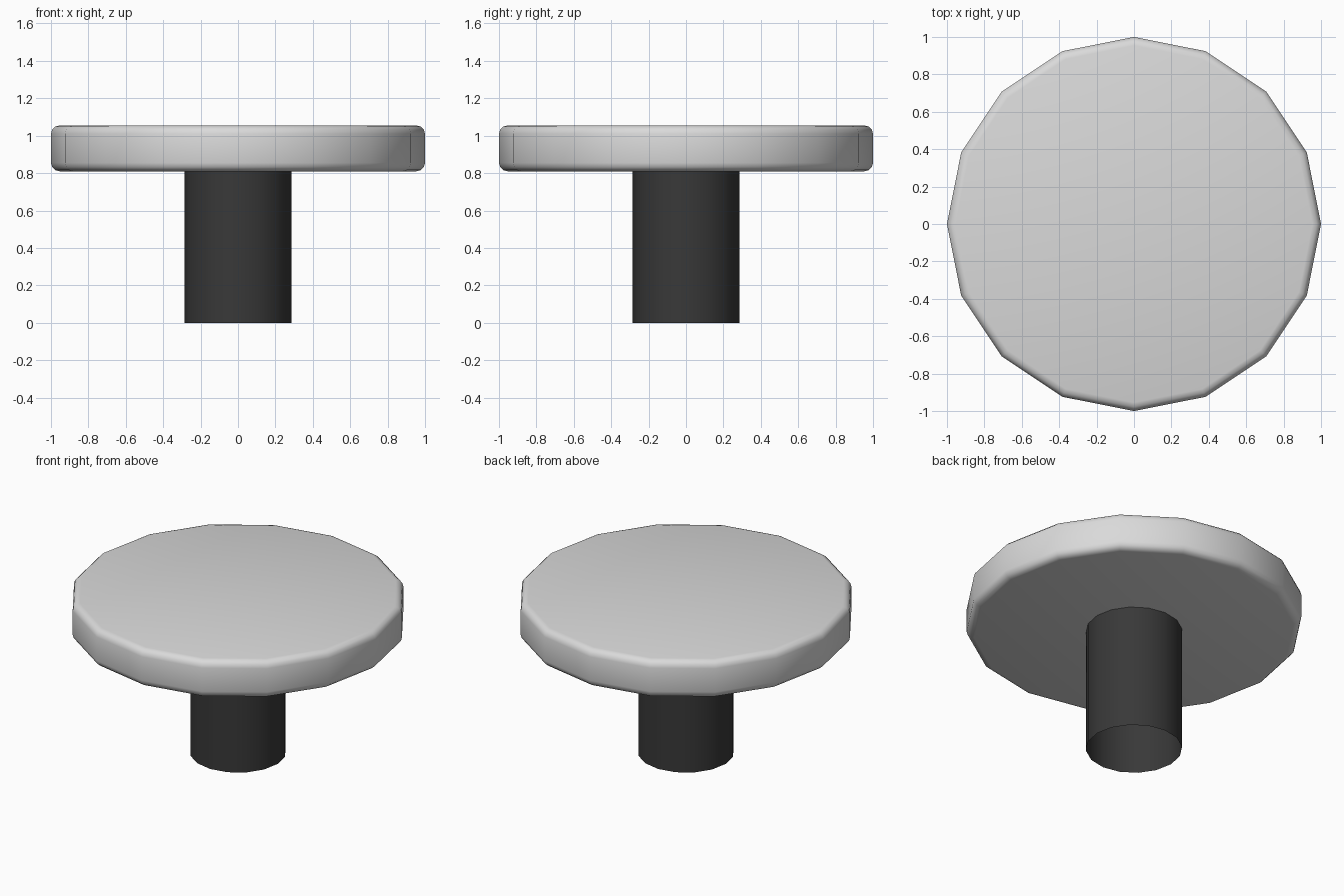
import bpy, bmesh
from mathutils import Matrix

if "Cube" in bpy.data.objects:
    bpy.data.objects.remove(bpy.data.objects["Cube"])

SIDES = 16


def material(name, rgb):
    mat = bpy.data.materials.new(name)
    mat.diffuse_color = (*rgb, 1.0)
    mat.use_nodes = True
    mat.node_tree.nodes["Principled BSDF"].inputs["Base Color"].default_value = mat.diffuse_color
    return mat


def cylinder(name, radius, z0, z1, mat, capped=True, bevel=0.0):
    bm = bmesh.new()
    bmesh.ops.create_cone(bm, cap_ends=capped, segments=SIDES,
                          radius1=radius, radius2=radius, depth=z1 - z0,
                          matrix=Matrix.Translation((0, 0, (z0 + z1) / 2)))
    if bevel:
        # round only the upper and lower rims
        rims = [e for e in bm.edges
                if abs(e.verts[0].co.z - e.verts[1].co.z) < 1e-5]
        bmesh.ops.bevel(bm, geom=rims, offset=bevel, offset_type='OFFSET',
                        segments=3, profile=0.5, affect='EDGES')
    for f in bm.faces:
        f.smooth = True
    mesh = bpy.data.meshes.new(name)
    bm.to_mesh(mesh)
    bm.free()
    mesh.materials.append(mat)
    obj = bpy.data.objects.new(name, mesh)
    bpy.context.collection.objects.link(obj)
    return obj


light_grey = material("light grey", (0.7, 0.7, 0.7))
charcoal = material("charcoal", (0.04, 0.04, 0.04))

# Rounded disc on top
cylinder("round_top", 1.0, 0.81, 1.055, light_grey, bevel=0.045)

# Open tube pedestal
cylinder("pedestal", 0.287, 0.0, 0.815, charcoal, capped=False)
